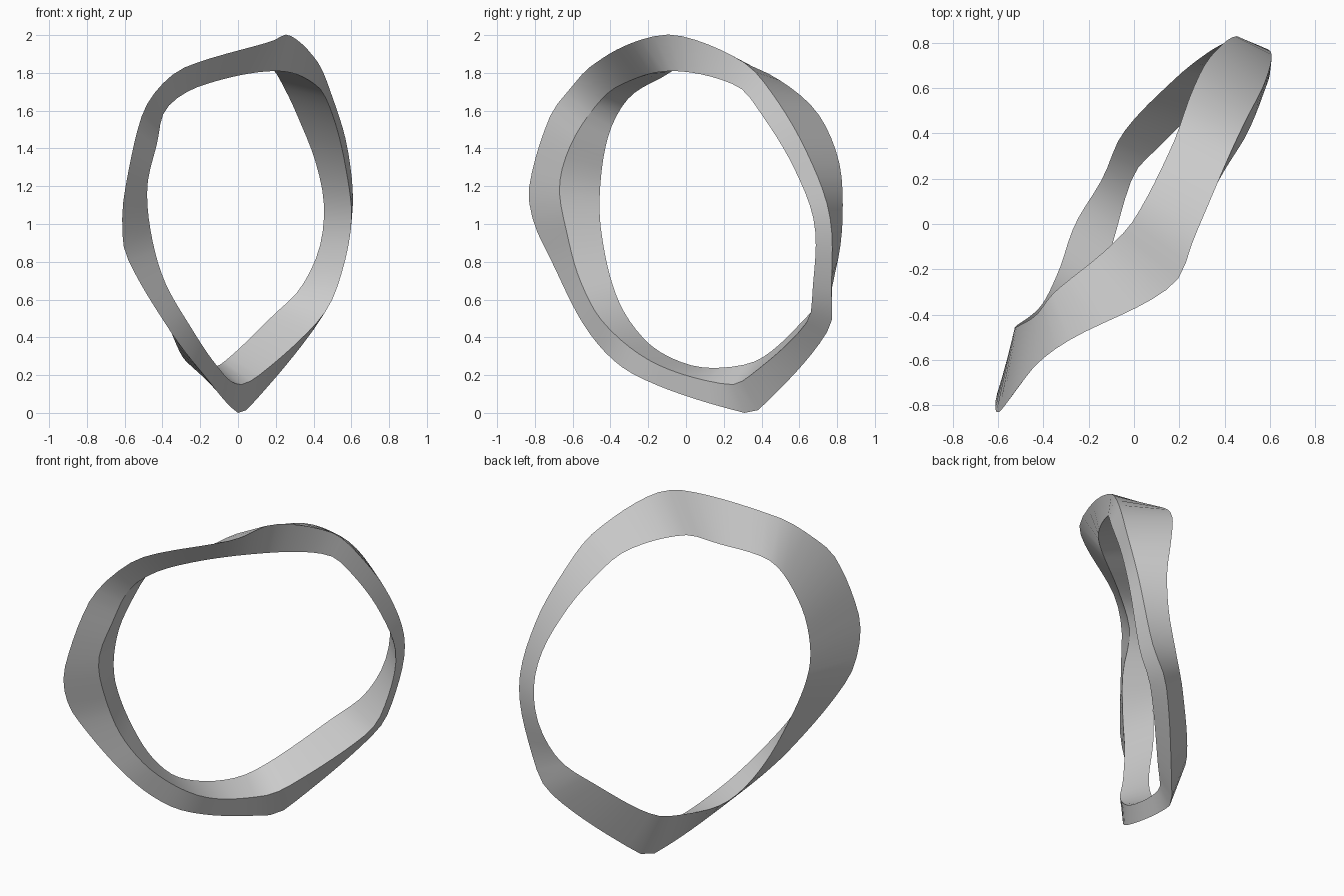
import bpy, bmesh, math
from mathutils import Vector

if "Cube" in bpy.data.objects:
    bpy.data.objects.remove(bpy.data.objects["Cube"])

# Three ridge lines of a triangular-section, wavy, twisted ring
INNER_RIDGE = [(0.60, 0.68, 1.0), (0.57, 0.57, 1.3), (0.50, 0.40, 1.58), (0.42, 0.27, 1.73),
               (0.20, -0.07, 1.81), (-0.20, -0.36, 1.73), (-0.38, -0.49, 1.61), (-0.43, -0.61, 1.42),
               (-0.48, -0.67, 1.2), (-0.46, -0.63, 0.95), (-0.39, -0.56, 0.7), (-0.26, -0.43, 0.47),
               (-0.12, -0.16, 0.26), (0.0, 0.22, 0.15), (0.10, 0.33, 0.19), (0.42, 0.64, 0.48),
               (0.52, 0.67, 0.65)]
OUTER_RIDGE = [(0.605, 0.76, 1.05), (0.58, 0.63, 1.4), (0.49, 0.45, 1.7), (0.42, 0.30, 1.86),
               (0.27, -0.05, 2.0), (0.17, -0.27, 1.965), (-0.28, -0.51, 1.83), (-0.42, -0.61, 1.72),
               (-0.51, -0.72, 1.57), (-0.595, -0.83, 1.2), (-0.613, -0.81, 1.02), (-0.59, -0.725, 0.83),
               (-0.35, -0.51, 0.42), (-0.18, -0.27, 0.2), (0.0, 0.31, 0.0), (0.06, 0.40, 0.03),
               (0.40, 0.755, 0.44), (0.51, 0.77, 0.65)]
REAR_RIDGE = [(0.455, 0.83, 1.1), (0.41, 0.81, 1.33), (0.32, 0.715, 1.56), (0.25, 0.57, 1.71),
              (0.17, 0.35, 1.83), (0.0, 0.02, 1.85), (-0.13, -0.12, 1.78), (-0.35, -0.3, 1.67),
              (-0.43, -0.40, 1.5), (-0.51, -0.45, 1.25), (-0.52, -0.45, 0.97), (-0.41, -0.36, 0.6),
              (-0.33, -0.2, 0.37), (-0.26, 0.0, 0.26), (-0.14, 0.2, 0.24), (-0.05, 0.4, 0.29),
              (0.19, 0.65, 0.52), (0.33, 0.76, 0.66), (0.43, 0.815, 0.87)]
STEPS = 80


def ring_angle(p):
    """Angle around the ring, measured in its upright plane."""
    return math.atan2(p.z - 1.03, 0.6 * p.x + 0.8 * p.y) % math.tau


def smooth_loop(points):
    """Closed spline through the points, resampled at equal ring angles."""
    pts = [Vector(p) for p in points]
    n, dense = len(pts), []
    for i in range(n):
        a, b, c, d = (pts[(i + k) % n] for k in (-1, 0, 1, 2))
        span = (c - b).length
        m0 = (c - a) * (span / ((b - a).length + span))
        m1 = (d - b) * (span / ((d - c).length + span))
        for k in range(12):
            t = k / 12
            dense.append(b * (2*t**3 - 3*t*t + 1) + m0 * (t**3 - 2*t*t + t)
                         + c * (3*t*t - 2*t**3) + m1 * (t**3 - t*t))
    keyed = sorted(((ring_angle(p), p) for p in dense), key=lambda e: e[0])
    keyed = [(keyed[-1][0] - math.tau, keyed[-1][1])] + keyed + [(keyed[0][0] + math.tau, keyed[0][1])]
    result, j = [], 0
    for s in range(STEPS):
        ang = math.tau * s / STEPS
        while keyed[j + 1][0] < ang:
            j += 1
        (a0, p0), (a1, p1) = keyed[j], keyed[j + 1]
        result.append(p0.lerp(p1, (ang - a0) / max(a1 - a0, 1e-9)))
    return result


# Skin the three ridges into one closed band
bm = bmesh.new()
loops = [[bm.verts.new(p) for p in smooth_loop(r)] for r in (INNER_RIDGE, OUTER_RIDGE, REAR_RIDGE)]
for k in range(3):
    a, b = loops[k], loops[(k + 1) % 3]
    for s in range(STEPS):
        e = (s + 1) % STEPS
        bm.faces.new((a[s], a[e], b[e], b[s]))
bmesh.ops.recalc_face_normals(bm, faces=bm.faces)
mesh = bpy.data.meshes.new("twisted_ring")
bm.to_mesh(mesh)
bm.free()

grey = bpy.data.materials.new("plain grey")
grey.diffuse_color = (0.6, 0.6, 0.6, 1)
grey.use_nodes = True
grey.node_tree.nodes["Principled BSDF"].inputs["Base Color"].default_value = grey.diffuse_color
mesh.materials.append(grey)
ring = bpy.data.objects.new("twisted_ring", mesh)
bpy.context.collection.objects.link(ring)
bpy.context.view_layer.objects.active = ring
ring.select_set(True)
bpy.ops.object.shade_smooth_by_angle(angle=math.radians(30))
